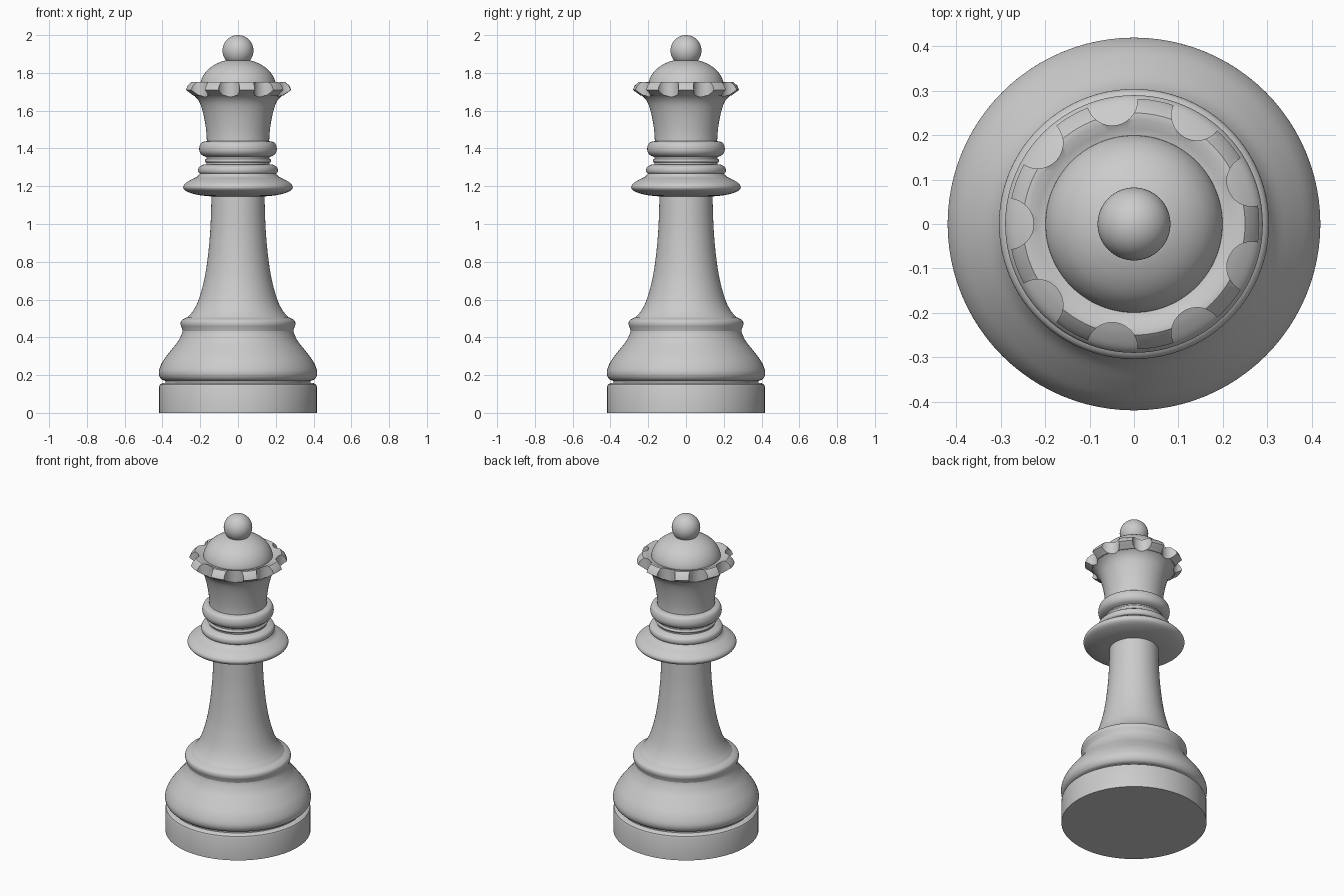
import bpy, bmesh, math
from mathutils import Vector

cube = bpy.data.objects.get("Cube")
if cube:
    bpy.data.objects.remove(cube)

SIDES = 96
grey = bpy.data.materials.new("plain grey")
grey.use_nodes = True
COLOUR = (0.6, 0.6, 0.6, 1)
grey.diffuse_color = COLOUR
grey.node_tree.nodes["Principled BSDF"].inputs["Base Color"].default_value = COLOUR


def spline(points, steps=5):
    """Smooth curve through every profile point."""
    p = [Vector(q) for q in points]
    p = [2 * p[0] - p[1]] + p + [2 * p[-1] - p[-2]]
    out = []
    for a, b, c, d in zip(p, p[1:], p[2:], p[3:]):
        for i in range(steps):
            t = i / steps
            out.append(b + (c - a) * t / 2 + (a * 2 - b * 5 + c * 4 - d) * t * t / 2
                       + (b * 3 - a - c * 3 + d) * t ** 3 / 2)
    return out + [p[-2]]


def finish(obj):
    bpy.ops.object.select_all(action="DESELECT")
    obj.select_set(True)
    bpy.context.view_layer.objects.active = obj
    bpy.ops.object.shade_smooth_by_angle(angle=math.radians(35))


def turned(name, points, smooth=True):
    """Closed solid of revolution from (radius, height) points, bottom to top."""
    bm = bmesh.new()
    rings = []
    for r, z in (spline(points) if smooth else points):
        rings.append([bm.verts.new((r * math.cos(a), r * math.sin(a), z))
                      for a in (math.tau * k / SIDES for k in range(SIDES))])
    for low, high in zip(rings, rings[1:]):
        for k in range(SIDES):
            n = (k + 1) % SIDES
            bm.faces.new((low[k], low[n], high[n], high[k]))
    bm.faces.new(rings[0][::-1])
    bm.faces.new(rings[-1])
    mesh = bpy.data.meshes.new(name)
    bm.to_mesh(mesh)
    bm.free()
    mesh.materials.append(grey)
    obj = bpy.data.objects.new(name, mesh)
    bpy.context.collection.objects.link(obj)
    finish(obj)
    return obj


# Base and body
turned("plinth", [(.417, 0), (.417, .14), (.413, .15), (.4, .158), (.38, .16)], False)
turned("plinth_groove", [(.385, .15), (.385, .19)], False)
turned("foot", [(.385, .17), (.405, .178), (.418, .2), (.417, .23), (.397, .275),
                (.36, .325), (.32, .375), (.299, .415), (.292, .44)])
turned("foot_collar", [(.292, .43), (.298, .45), (.304, .47), (.298, .49), (.27, .506)])
turned("stem", [(.272, .5), (.238, .54), (.208, .6), (.18, .7), (.163, .8),
                (.152, .9), (.145, 1), (.14, 1.16)])

# Stacked rings at the neck
turned("flange", [(.13, 1.145), (.2, 1.152), (.25, 1.164), (.28, 1.178), (.29, 1.195),
                  (.28, 1.214), (.25, 1.234), (.217, 1.25), (.2, 1.268)])
turned("lower_ring", [(.195, 1.262), (.208, 1.272), (.211, 1.288), (.204, 1.304), (.18, 1.316)])
turned("neck", [(.167, 1.3), (.167, 1.37)], False)
turned("neck_band", [(.17, 1.325), (.176, 1.335), (.17, 1.345)])
turned("upper_ring", [(.17, 1.355), (.192, 1.366), (.204, 1.385), (.204, 1.41),
                      (.192, 1.432), (.16, 1.44)])

# Flared crown with a scalloped rim
crown = turned("crown", [(.165, 1.43), (.167, 1.48), (.175, 1.54), (.188, 1.6), (.204, 1.645),
                         (.228, 1.675), (.258, 1.693), (.282, 1.71)]
               )
rim = turned("crown_rim", [(.24, 1.68), (.258, 1.693), (.282, 1.71), (.272, 1.732),
                           (.25, 1.752), (.235, 1.753), (.215, 1.742), (.19, 1.738)], False)
for k in range(9):
    a = math.radians(20 + 40 * k)
    bpy.ops.mesh.primitive_cylinder_add(vertices=48, radius=.057, depth=.4,
                                        location=(.283 * math.cos(a), .283 * math.sin(a), 1.7))
    cutter = bpy.context.object
    cutter.name = "scallop_cutter"
    cutter.hide_render = True
    cutter.hide_set(True)
    for part in (crown, rim):
        cut = part.modifiers.new("scallop", "BOOLEAN")
        cut.operation = "DIFFERENCE"
        cut.solver = "EXACT"
        cut.object = cutter

# Dome and finial
turned("dome", [(.2, 1.73), (.197, 1.755), (.183, 1.787), (.158, 1.818), (.12, 1.845),
                (.07, 1.865), (.01, 1.87)])
bpy.ops.mesh.primitive_uv_sphere_add(segments=64, ring_count=32, radius=.082,
                                     location=(0, 0, 1.918))
finial = bpy.context.object
finial.name = "finial"
finial.data.materials.append(grey)
finish(finial)
